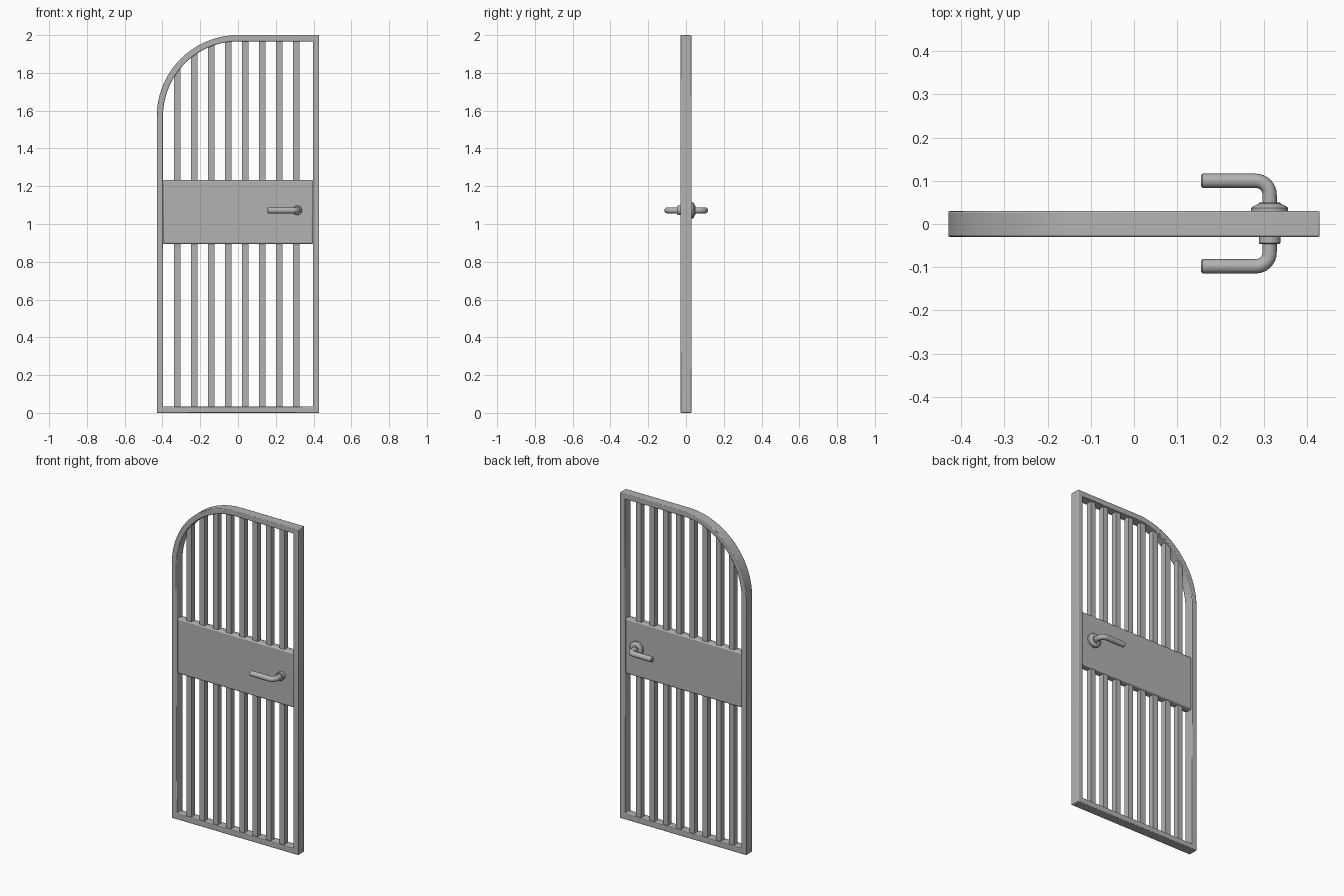
import bpy, bmesh, math
from mathutils import Vector

cube = bpy.data.objects.get("Cube")
if cube:
    bpy.data.objects.remove(cube, do_unlink=True)

GREY = (0.45, 0.45, 0.45, 1.0)
metal = bpy.data.materials.new("grey metal")
metal.use_nodes = True
metal.diffuse_color = GREY
metal.node_tree.nodes["Principled BSDF"].inputs["Base Color"].default_value = GREY

HALF_W, HEIGHT, DEPTH, RIM = 0.43, 2.0, 0.06, 0.033
SPRING = HEIGHT - HALF_W  # height where the arch begins


def finish(name, bm, bevel=0.0, segments=2):
    """Turn a bmesh into a smooth-by-angle object with an optional bevel."""
    bmesh.ops.recalc_face_normals(bm, faces=bm.faces)
    mesh = bpy.data.meshes.new(name)
    bm.to_mesh(mesh)
    bm.free()
    mesh.materials.append(metal)
    obj = bpy.data.objects.new(name, mesh)
    bpy.context.collection.objects.link(obj)
    if bevel:
        mod = obj.modifiers.new("soft edges", "BEVEL")
        mod.width, mod.segments = bevel, segments
        mod.limit_method, mod.angle_limit = "ANGLE", math.radians(40)
    bpy.ops.object.select_all(action="DESELECT")
    obj.select_set(True)
    bpy.context.view_layer.objects.active = obj
    bpy.ops.object.shade_smooth_by_angle(angle=math.radians(40))
    return obj


def box(name, lo, hi, bevel=0.0):
    bm = bmesh.new()
    bmesh.ops.create_cube(bm, size=1)
    for v in bm.verts:
        v.co = [lo[i] if v.co[i] < 0 else hi[i] for i in range(3)]
    return finish(name, bm, bevel)


def outline(inset):
    """Door outline in x and z with a quarter-round upper corner."""
    w, r = HALF_W - inset, HALF_W - inset
    pts = [(-w, inset), (w, inset), (w, HEIGHT - inset)]
    steps = 28
    for i in range(steps + 1):
        a = math.pi / 2 * (1 + i / steps)
        pts.append((r * math.cos(a), SPRING + r * math.sin(a)))
    return pts


# Frame: rectangular section swept round the outline
bm = bmesh.new()
rings = [[bm.verts.new((x, y, z)) for x, z in outline(inset)]
         for inset, y in ((0, -DEPTH / 2), (0, DEPTH / 2),
                          (RIM, DEPTH / 2), (RIM, -DEPTH / 2))]
count = len(rings[0])
for k in range(4):
    a, b = rings[k], rings[(k + 1) % 4]
    for i in range(count):
        j = (i + 1) % count
        bm.faces.new((a[i], a[j], b[j], b[i]))
finish("door_frame", bm, 0.004)

# Upright bars, each ending inside the frame
BAR = 0.017
for n in range(8):
    x = -0.322 + n * 0.0902
    reach = HALF_W - RIM / 2
    top = SPRING + (math.sqrt(reach ** 2 - x ** 2) if x < 0 else reach)
    box(f"bar_{n + 1}", (x - BAR, -BAR, RIM / 2), (x + BAR, BAR, top))

# Lock panel
box("lock_panel", (-0.398, -0.024, 0.894), (0.398, 0.024, 1.232), 0.008)

# Handles and their mounting plates
HX, HZ = 0.314, 1.072


def lathe_y(name, profile, side, sides=32):
    """Revolve (radius, distance) points about the handle axis."""
    bm = bmesh.new()
    rings = []
    for r, d in profile:
        rings.append([bm.verts.new((HX + r * math.cos(2 * math.pi * i / sides), side * d,
                                    HZ + r * math.sin(2 * math.pi * i / sides)))
                      for i in range(sides)])
    for a, b in zip(rings, rings[1:]):
        for i in range(sides):
            j = (i + 1) % sides
            bm.faces.new((a[i], a[j], b[j], b[i]))
    bm.faces.new(rings[0])
    bm.faces.new(rings[-1])
    return finish(name, bm)


def lever(name, side, reach=0.098, radius=0.0165, bend=0.032, sides=20):
    """Round rod leaving the door, then turning toward the door middle."""
    path = [(Vector((HX, side * 0.01, HZ)), 0.0, radius)]
    for i in range(9):
        a = math.pi / 2 * i / 8
        path.append((Vector((HX - bend + bend * math.cos(a),
                             side * (reach - bend + bend * math.sin(a)), HZ)), a, radius))
    for x, r in ((0.159, radius), (0.155, radius - 0.004)):
        path.append((Vector((x, side * reach, HZ)), math.pi / 2, r))
    bm = bmesh.new()
    rings = []
    for centre, a, r in path:
        across = Vector((math.cos(a), side * math.sin(a), 0))
        rings.append([bm.verts.new(centre + r * (across * math.cos(t) + Vector((0, 0, math.sin(t)))))
                      for t in (2 * math.pi * i / sides for i in range(sides))])
    for a, b in zip(rings, rings[1:]):
        for i in range(sides):
            j = (i + 1) % sides
            bm.faces.new((a[i], a[j], b[j], b[i]))
    bm.faces.new(rings[0])
    bm.faces.new(rings[-1])
    return finish(name, bm)


lever("front_handle", -1)
lever("back_handle", 1, 0.1)
lathe_y("front_collar", [(0.025, 0.01), (0.025, 0.044), (0.023, 0.046)], -1)
lathe_y("back_rosette", [(0.043, 0.01), (0.043, 0.037), (0.040, 0.040), (0.028, 0.046),
                         (0.025, 0.047), (0.025, 0.050)], 1)
